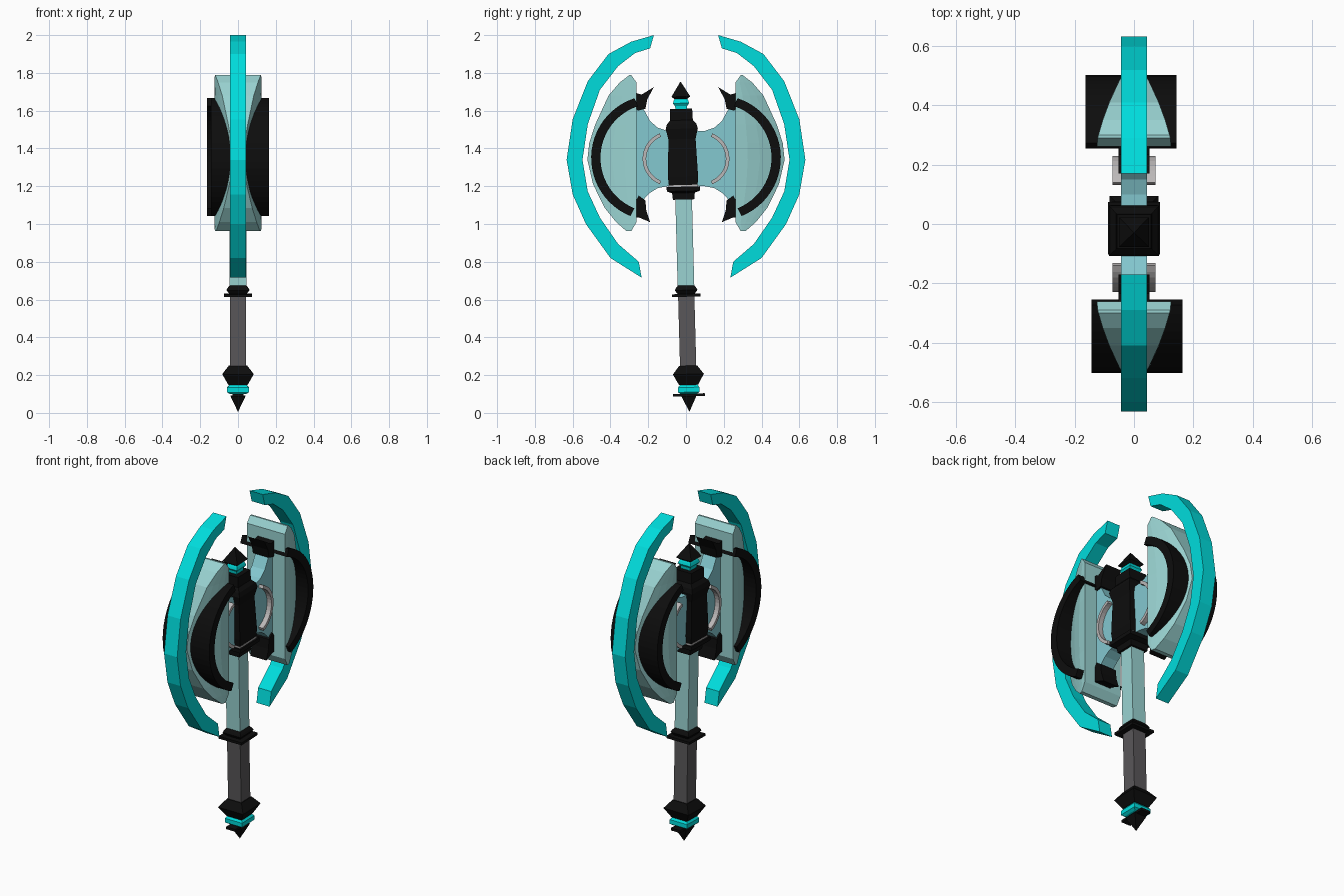
import bpy, bmesh
from math import sin, cos, radians, sqrt, pi
from mathutils import Matrix

if "Cube" in bpy.data.objects:
    bpy.data.objects.remove(bpy.data.objects["Cube"])


def mat(name, r, g, b):
    m = bpy.data.materials.new(name)
    m.diffuse_color = (r, g, b, 1)
    m.use_nodes = True
    m.node_tree.nodes["Principled BSDF"].inputs["Base Color"].default_value = m.diffuse_color
    return m


CYAN = mat("bright_cyan", 0.0, 0.72, 0.72)
PALE = mat("pale_cyan", 0.32, 0.65, 0.64)
BLUE = mat("light_blue", 0.23, 0.58, 0.63)
BLACK = mat("black", 0.004, 0.004, 0.004)
DARK = mat("dark_grey", 0.1, 0.095, 0.1)
SILVER = mat("silver", 0.5, 0.48, 0.48)


def finish(bm, name, material, matrix=Matrix()):
    bm.transform(matrix)
    bmesh.ops.recalc_face_normals(bm, faces=bm.faces)
    me = bpy.data.meshes.new(name)
    bm.to_mesh(me)
    bm.free()
    me.materials.append(material)
    ob = bpy.data.objects.new(name, me)
    bpy.context.collection.objects.link(ob)
    return ob


# the second side is the first turned half way round the shaft
SIDES = (("right", Matrix()), ("left", Matrix.Rotation(pi, 4, 'Z')))


def strip(name, outer, inner, x0, x1, material):
    """Solid band between two (y, z) lines, x0..x1 thick, on both sides."""
    for side, m in SIDES:
        bm = bmesh.new()
        rows = [[bm.verts.new(v) for v in ((x0, *o), (x1, *o), (x1, *i), (x0, *i))]
                for o, i in zip(outer, inner)]
        for a, b in zip(rows, rows[1:]):
            for k in range(4):
                bm.faces.new((a[k], a[k - 1], b[k - 1], b[k]))
        bm.faces.new(rows[0])
        bm.faces.new(rows[-1])
        finish(bm, side + "_" + name, material, m)


def plate(name, pts, x, material):
    """Extruded (y, z) outline on both sides."""
    for side, m in SIDES:
        bm = bmesh.new()
        f = bm.faces.new([bm.verts.new((-x, y, z)) for y, z in pts])
        r = bmesh.ops.extrude_face_region(bm, geom=[f])
        bmesh.ops.translate(bm, vec=(2 * x, 0, 0),
                            verts=[v for v in r["geom"] if isinstance(v, bmesh.types.BMVert)])
        finish(bm, side + "_" + name, material, m)


def arc(cy, cz, r, a0, a1, n):
    return [(cy + r * cos(radians(a0 + (a1 - a0) * i / n)),
             cz + r * sin(radians(a0 + (a1 - a0) * i / n))) for i in range(n + 1)]


LEAN = Matrix.Translation((0, 0.018, 0)) @ Matrix.Rotation(0.027, 4, 'X')


def square_turn(name, profile, material, sy=1.0):
    """Square section part from (half width, z) profile, leaning with the shaft."""
    bm = bmesh.new()
    rows = [[bm.verts.new((w * a, w * b * sy, z))
             for a, b in ((-1, -1), (1, -1), (1, 1), (-1, 1))] for w, z in profile]
    for a, b in zip(rows, rows[1:]):
        for k in range(4):
            bm.faces.new((a[k - 1], a[k], b[k], b[k - 1]))
    bm.faces.new(rows[0])
    bm.faces.new(rows[-1])
    bmesh.ops.remove_doubles(bm, verts=bm.verts, dist=1e-5)
    finish(bm, name, material, LEAN)


# shaft parts, bottom to top
square_turn("pommel_spike", [(0, 0.005), (0.04, 0.09)], BLACK)
square_turn("pommel_bar", [(0.03, 0.088), (0.03, 0.102)], BLACK, 2.8)
square_turn("pommel_gem", [(0.042, 0.1), (0.057, 0.11), (0.057, 0.135), (0.045, 0.15)], CYAN)
square_turn("pommel", [(0.05, 0.148), (0.082, 0.205), (0.048, 0.25)], BLACK)
square_turn("grip", [(0.043, 0.24), (0.043, 0.63)], DARK)
square_turn("guard_plate", [(0.075, 0.615), (0.075, 0.63)], BLACK)
square_turn("guard_collar", [(0.045, 0.63), (0.06, 0.65), (0.055, 0.66), (0.04, 0.68)], BLACK)
square_turn("shaft", [(0.044, 0.67), (0.044, 1.15)], PALE)
square_turn("hub_collar", [(0.057, 1.13), (0.06, 1.165), (0.088, 1.175), (0.088, 1.198)], BLACK)
square_turn("hub_trim", [(0.078, 1.196), (0.078, 1.207)], SILVER)
square_turn("hub", [(0.076, 1.205), (0.08, 1.25), (0.072, 1.45), (0.085, 1.505),
                    (0.078, 1.53), (0.06, 1.55), (0.058, 1.61)], BLACK)
square_turn("top_gem", [(0.03, 1.605), (0.032, 1.625), (0.043, 1.64), (0.038, 1.655),
                        (0.03, 1.67)], CYAN)
square_turn("top_spike", [(0.03, 1.66), (0.05, 1.675), (0, 1.755)], BLACK)

# outer floating rings
strip("outer_ring",
      [(.17, 2.0), (.29, 1.965), (.41, 1.90), (.52, 1.756), (.60, 1.554), (.632, 1.34),
       (.60, 1.157), (.53, 1.0), (.40, .82), (.235, .716)],
      [(.19, 1.93), (.27, 1.905), (.36, 1.835), (.456, 1.71), (.52, 1.528), (.548, 1.34),
       (.52, 1.172), (.456, 1.034), (.36, .895), (.25, .80)], -0.043, 0.043, CYAN)

# wedge blades: thick flat back, thinning to the cutting edge
def blade_half_width(y):
    t = max(0.0, (y - 0.28) / 0.24)
    return 0.125 - 0.055 * t - 0.04 * t * t


EDGE = [(.300, 1.788), (.35, 1.75), (.41, 1.68), (.48, 1.528), (.512, 1.43), (.522, 1.34),
        (.492, 1.21), (.43, 1.085), (.37, 1.01), (.315, .962)]
for side, m in SIDES:
    bm = bmesh.new()
    rows = []
    for i, (y1, z) in enumerate(EDGE):
        y0 = 0.29 if i in (0, len(EDGE) - 1) else 0.262
        ys = [y0 + (y1 - y0) * t for t in (0, .25, .5, .75, 1)]
        loop = [(blade_half_width(y), y) for y in ys]
        loop += [(-x, y) for x, y in reversed(loop)]
        rows.append([bm.verts.new((x, y, z)) for x, y in loop])
    for a, b in zip(rows, rows[1:]):
        for k in range(len(a)):
            bm.faces.new((a[k - 1], a[k], b[k], b[k - 1]))
    bm.faces.new(rows[0])
    bm.faces.new(rows[-1])
    finish(bm, side + "_blade", PALE, m)

# black crescents running through the blades
strip("crescent", arc(.17, 1.35, .332, 72, -68, 24), arc(.165, 1.35, .288, 72, -68, 24),
      -0.163, 0.143, BLACK)

# web joining hub and blade
strip("web", [(.03, 1.49), (.10, 1.493), (.15, 1.51), (.19, 1.545), (.22, 1.60), (.27, 1.68)],
      [(.03, 1.205), (.10, 1.20), (.15, 1.19), (.19, 1.165), (.22, 1.135), (.27, 1.05)],
      -0.043, 0.043, BLUE)

# thin silver hoops around the web
strip("hoop", arc(.085, 1.345, .145, 68, -68, 14), arc(.085, 1.345, .126, 68, -68, 14),
      -0.072, 0.072, SILVER)

# black claws at the web corners
plate("upper_claw", [(.17, 1.725), (.235, 1.685), (.285, 1.70), (.285, 1.63), (.255, 1.60),
                     (.215, 1.61), (.205, 1.66)], 0.053, BLACK)
plate("lower_claw", [(.19, 1.01), (.25, 1.035), (.285, 1.03), (.285, 1.09), (.25, 1.15),
                     (.215, 1.125), (.21, 1.07)], 0.053, BLACK)
